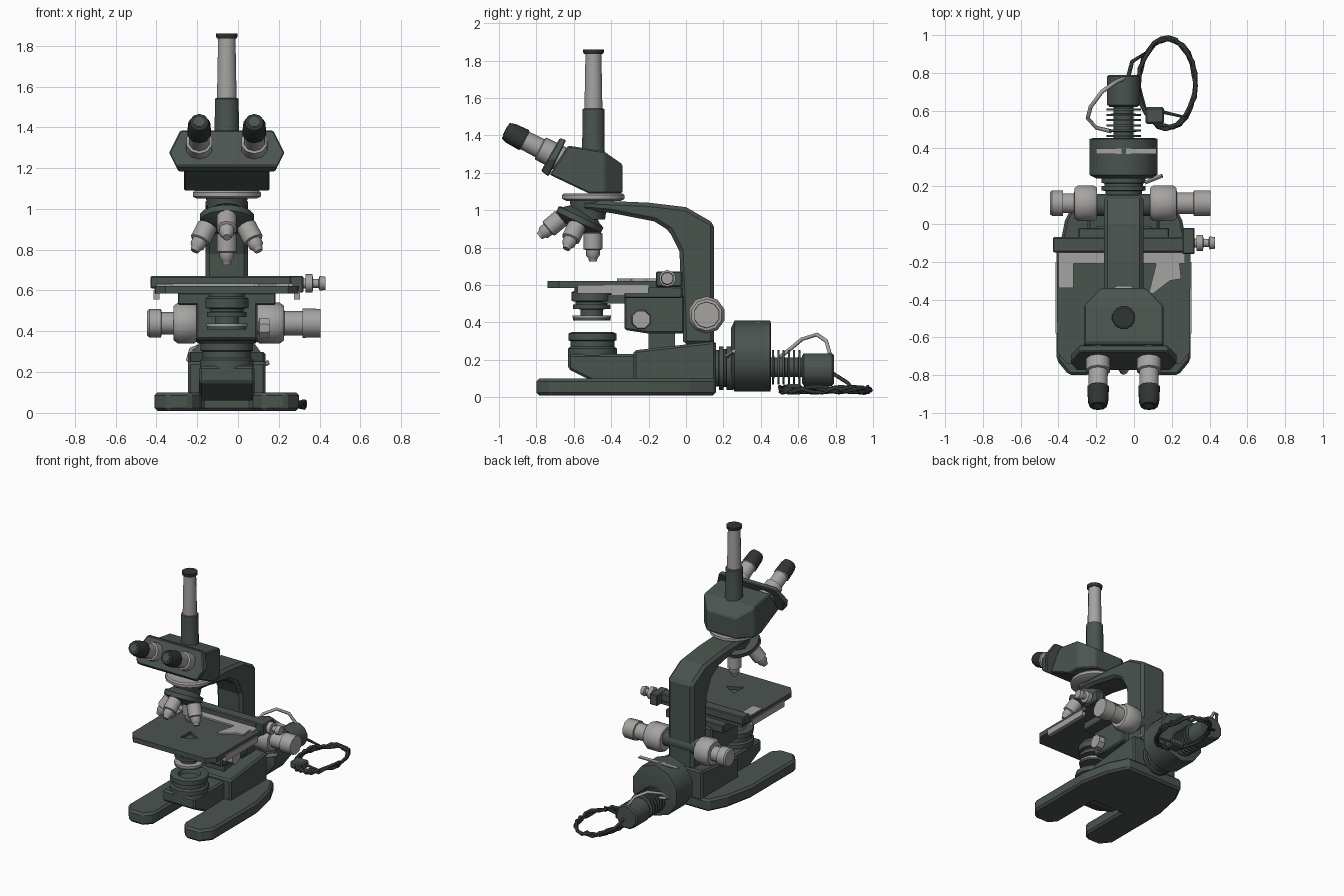
import bpy, bmesh, math, random
from mathutils import Vector

random.seed(4)
if "Cube" in bpy.data.objects:
    bpy.data.objects.remove(bpy.data.objects["Cube"])

CX = -0.055  # centre line of the instrument body


def material(name, rgb):
    m = bpy.data.materials.new(name)
    m.use_nodes = True
    m.diffuse_color = (*rgb, 1)
    bsdf = m.node_tree.nodes["Principled BSDF"]
    bsdf.inputs["Base Color"].default_value = (*rgb, 1)
    bsdf.inputs["Roughness"].default_value = 0.6
    return m


DARK = material("dark green grey enamel", (0.068, 0.088, 0.078))
BLACK = material("black rubber", (0.03, 0.037, 0.034))
STEEL = material("pale grey metal", (0.38, 0.37, 0.36))


def finish(name, bm, *mats, smooth=True, bevel=0):
    bmesh.ops.recalc_face_normals(bm, faces=bm.faces)
    me = bpy.data.meshes.new(name)
    bm.to_mesh(me)
    bm.free()
    ob = bpy.data.objects.new(name, me)
    bpy.context.collection.objects.link(ob)
    for m in mats:
        me.materials.append(m)
    bpy.ops.object.select_all(action="DESELECT")
    ob.select_set(True)
    bpy.context.view_layer.objects.active = ob
    if bevel:
        mod = ob.modifiers.new("soft edges", "BEVEL")
        mod.width, mod.segments = bevel, 1
        bpy.ops.object.modifier_apply(modifier=mod.name)
    if smooth:
        bpy.ops.object.shade_smooth_by_angle(angle=math.radians(40))
    return ob


def prism(name, pts, axis, a, b, mat, cuts=(), bevel=0):
    """Extrude a profile: (y, z) points along x, or (x, y) points along z."""
    bm = bmesh.new()
    place = (lambda p, t: (t, *p)) if axis == "x" else (lambda p, t: (*p, t))
    face = bm.faces.new([bm.verts.new(place(p, a)) for p in pts])
    ext = bmesh.ops.extrude_face_region(bm, geom=[face])
    step = Vector(place((0, 0), b - a))
    bmesh.ops.translate(bm, vec=step, verts=[v for v in ext["geom"] if isinstance(v, bmesh.types.BMVert)])
    for co, no in cuts:
        bmesh.ops.bisect_plane(bm, geom=bm.verts[:] + bm.edges[:] + bm.faces[:],
                               plane_co=co, plane_no=no, clear_outer=True)
        bmesh.ops.holes_fill(bm, edges=[e for e in bm.edges if e.is_boundary])
    return finish(name, bm, mat, smooth=False, bevel=bevel)


def box(name, x, y, z, mat, bevel=0):
    return prism(name, [(x[0], y[0]), (x[1], y[0]), (x[1], y[1]), (x[0], y[1])], "z", *z, mat, bevel=bevel)


def lathe(name, start, axis, profile, mats=(DARK,), sides=12, change=None):
    """Turn (distance, radius) points round an axis; faces past `change` take the second material."""
    bm = bmesh.new()
    q = Vector(axis).to_track_quat("Z", "Y")
    rings = []
    for d, r in profile:
        rings.append([bm.verts.new(Vector(start) + q @ Vector((r * math.cos(t), r * math.sin(t), d)))
                      for t in (math.tau * (i + .5) / sides for i in range(sides))])
    bm.faces.new(rings[0])
    for k, (lo, hi) in enumerate(zip(rings, rings[1:])):
        for i in range(sides):
            j = (i + 1) % sides
            f = bm.faces.new((lo[i], lo[j], hi[j], hi[i]))
            f.material_index = int(change is not None and k >= change)
    bm.faces.new(rings[-1]).material_index = int(change is not None)
    return finish(name, bm, *mats)


def cable(name, pts, radius, mat):
    cu = bpy.data.curves.new(name, "CURVE")
    cu.dimensions, cu.bevel_depth, cu.bevel_resolution = "3D", radius, 1
    sp = cu.splines.new("POLY")
    sp.points.add(len(pts) - 1)
    for p, co in zip(sp.points, pts):
        p.co = (*co, 1)
    cu.materials.append(mat)
    ob = bpy.data.objects.new(name, cu)
    bpy.context.collection.objects.link(ob)
    bpy.ops.object.select_all(action="DESELECT")
    ob.select_set(True)
    bpy.context.view_layer.objects.active = ob
    bpy.ops.object.convert(target="MESH")


def mirrored(half):
    return [(CX + x, y) for x, y in half] + [(CX - x, y) for x, y in reversed(half)]


# Forked foot, body wedge and lamp support
prism("forked_foot", mirrored([(.125, -.36), (.125, -.74), (.18, -.8), (.29, -.8), (.355, -.72),
                               (.355, -.2), (.31, .02), (.24, .16)]), "z", .01, .1, DARK, bevel=.015)
prism("body_wedge", [(-.28, .08), (.16, .08), (.16, .3), (-.28, .25)], "x", CX - .19, CX + .19, DARK, bevel=.012)
prism("lamp_support", [(-.63, .15), (-.45, .06), (-.25, .06), (-.25, .23), (-.63, .23)],
      "x", CX - .135, CX + .135, DARK, bevel=.012)
lathe("field_lens", (CX, -.5, .2), (0, 0, 1),
      [(0, .135), (.06, .135), (.07, .122), (.1, .122), (.105, .133), (.14, .133), (.148, .115), (.14, .08), (.11, .07)])

# Arm
prism("arm", [(.15, .28), (.15, .93), (0, 1.016), (-.2, 1.04), (-.56, 1.055), (-.56, 1.0), (-.4, .985),
              (-.17, .94), (-.09, .89), (-.035, .78), (-.015, .28)], "x", CX - .105, CX + .105, DARK, bevel=.02)
lathe("head_ring", (CX, -.495, 1.05), (0, 0, 1), [(0, .15), (.01, .17), (.03, .17), (.04, .16)], (STEEL,), 16)
lathe("arm_collar", (CX, -.52, .95), (0, 0, 1), [(0, .09), (.1, .105)])

# Tilted turret with four objectives
tilt = math.radians(25)
down = Vector((0, -math.sin(tilt), -math.cos(tilt)))
across = Vector((0, math.cos(tilt), -math.sin(tilt)))
hub = Vector((CX, -.57, .945))
lathe("turret", hub - down * .06, down, [(0, .07), (.03, .11), (.04, .135), (.07, .135), (.09, .1), (.11, .05)], sides=16)
for i, label in enumerate(("back", "left", "front", "right")):
    a = i * math.pi / 2
    out = across * math.cos(a) + Vector((1, 0, 0)) * math.sin(a)
    lathe("objective_" + label, hub + out * .08, down * math.cos(tilt) + out * math.sin(tilt),
          [(0, .038), (.03, .04), (.035, .05), (.12, .05), (.125, .038), (.155, .036), (.165, .026), (.185, .02)],
          (STEEL,), 10)

# Binocular head: wedge with trimmed rear corners, tilted face plate
trims = [((CX + s * .205, -.43, 0), (s * .09, .085, 0)) for s in (-1, 1)]
trims += [((CX + s * .205, 0, 1.24), (s * .1, .03, .1)) for s in (-1, 1)]
prism("head_body", [(-.34, 1.09), (-.34, 1.245), (-.44, 1.315), (-.63, 1.345), (-.73, 1.19), (-.52, 1.09)],
      "x", CX - .21, CX + .21, DARK, cuts=trims, bevel=.008)
corners = [((CX + s * .25, 0, z), (s, 0, t)) for s in (-1, 1) for z, t in ((1.34, .5), (1.21, -.5))]
prism("face_plate", [(-.64, 1.375), (-.675, 1.385), (-.775, 1.21), (-.735, 1.18)],
      "x", CX - .29, CX + .29, DARK, cuts=corners, bevel=.006)
tube_axis = (0, -.275, .14)
for side, x in (("right", -.19), ("left", .08)):
    lathe("eyepiece_" + side, (x, -.67, 1.275), tube_axis,
          [(0, .068), (.12, .066), (.125, .054), (.215, .052), (.22, .06), (.3, .056), (.33, .046)],
          (STEEL, BLACK), 10, change=4)
    lathe("eye_lens_" + side, (x, -.67, 1.275), tube_axis, [(.32, .028), (.334, .028)], (DARK,), 8)

# Vertical camera tube
tube = (CX, -.495, 1.22)
lathe("camera_tube_sleeve", tube, (0, 0, 1), [(0, .075), (.07, .063), (.32, .06), (.325, .048)])
lathe("camera_tube", tube, (0, 0, 1), [(.31, .05), (.62, .044)], (STEEL,))
lathe("camera_tube_cap", tube, (0, 0, 1), [(.615, .05), (.625, .056), (.64, .056)], (BLACK,), 10)

# Stage plate with a light opening
plate = prism("stage_plate", mirrored([(.3, -.74), (.35, -.68), (.355, -.08)]), "z", .585, .622, DARK)
hole = lathe("hole_cutter", (CX, -.5, .5), (0, 0, 1), [(0, .07), (.2, .07)], sides=3)
mod = plate.modifiers.new("opening", "BOOLEAN")
mod.operation, mod.object = "DIFFERENCE", hole
bpy.context.view_layer.objects.active = plate
bpy.ops.object.modifier_apply(modifier=mod.name)
bpy.data.objects.remove(hole)

# Mechanical stage, slide holder and stage knobs
box("stage_slide_bar", (-.43, .31), (-.15, -.07), (.61, .67), DARK, .006)
box("stage_end_block", (.255, .32), (-.16, -.02), (.59, .672), DARK, .006)
box("slide_holder", (-.4, .27), (-.21, -.14), (.622, .634), STEEL)
box("holder_end", (-.4, -.32), (-.34, -.2), (.622, .63), STEEL)
prism("holder_arm", [(.12, -.2), (.24, -.2), (.25, -.29), (.19, -.3), (.1, -.37), (.08, -.36)], "z", .622, .634, STEEL)
for side, x in (("right", -.415), ("left", .275)):
    box("stage_rail_" + side, (x, x + .03), (-.58, -.2), (.555, .6), STEEL)
lathe("stage_travel_knobs", (.3, -.1, .635), (1, 0, 0),
      [(0, .025), (.03, .025), (.032, .045), (.065, .045), (.068, .022), (.095, .022), (.1, .036), (.13, .032)],
      (STEEL,), 10)

# Stage carrier and condenser
box("stage_carrier", (CX - .24, CX + .24), (-.33, -.02), (.53, .59), DARK, .006)
prism("carrier_column", [(-.33, .36), (-.2, .34), (-.01, .34), (-.01, .55), (-.33, .55)],
      "x", CX - .15, CX + .15, DARK, bevel=.01)
box("carrier_guide", (CX - .08, CX + .08), (-.2, -.06), (.24, .35), DARK)
lathe("condenser", (CX, -.505, .41), (0, 0, 1),
      [(0, .1), (.025, .1), (.026, .06), (.06, .06), (.061, .1), (.085, .1), (.086, .085), (.1, .085), (.105, .108),
       (.15, .108), (.16, .09), (.19, .09)], (DARK,), 14)
lathe("filter_ring", (CX, -.505, .425), (0, 0, 1), [(0, .103), (.012, .103)], (STEEL,), 14)
box("condenser_bracket", (CX - .06, CX + .06), (-.45, -.3), (.5, .55), DARK)
lathe("condenser_knob", (.07, -.24, .415), (1, 0, 0), [(0, .03), (.03, .03), (.035, .055), (.085, .05)], (STEEL,), 8)

# Coaxial focus knobs
lathe("focus_shaft", (CX - .18, .1, .45), (1, 0, 0), [(0, .06), (.36, .06)])
for side, s in (("left", 1), ("right", -1)):
    lathe("focus_knob_" + side, (CX + s * .14, .11, .44), (s, 0, 0),
          [(0, .085), (.02, .1), (.1, .1), (.12, .085), (.122, .055), (.18, .055), (.182, .07), (.24, .07), (.25, .06)]
          if s < 0 else
          [(0, .085), (.02, .1), (.12, .1), (.14, .085), (.142, .06), (.23, .06), (.232, .072), (.32, .07)],
          (STEEL,), 10)

# Lamp house behind the body, with cooling fins and socket
back = (0, 1, 0)
lathe("lamp_coupling", (CX, .15, .155), back,
      [(0, .1), (.025, .1), (.027, .12), (.05, .12), (.052, .105), (.065, .105), (.067, .12), (.1, .12)])
lathe("lamp_house", (CX, .24, .22), back, [(0, .15), (.02, .19), (.21, .19), (.215, .17)], sides=10)
box("lamp_slot", (-.2, .12), (.37, .4), (.398, .406), STEEL)
lathe("lamp_lever", (.06, .22, .22), (1, .4, .3), [(0, .012), (.1, .012)], (STEEL,), 6)
fins = [(0, .055)]
for i in range(6):
    y = .02 + i * .028
    fins += [(y, .055), (y + .001, .095), (y + .011, .095), (y + .012, .055)]
lathe("cooling_fins", (CX, .44, .16), back, fins + [(.2, .055)])
lathe("lamp_socket", (CX, .62, .148), back, [(0, .075), (.01, .09), (.16, .09), (.17, .08)])

# Coiled mains cable, plug and lamp lead
coil = []
for i in range(85):
    a = 2.3 + i * math.tau / 24
    r = 1 + random.uniform(-.05, .04)
    coil.append((.175 + .15 * r * math.cos(a), .745 + .235 * r * math.sin(a), .022 + .035 * random.random()))
cable("mains_cable", [(-.03, .78, .13), (-.01, .86, .08)] + coil + [(.12, .6, .04)], .011, BLACK)
box("mains_plug", (.06, .16), (.53, .62), (.015, .07), DARK, .01)
cable("lamp_lead", [(CX, .77, .23), (-.1, .75, .3), (-.17, .7, .335), (-.23, .62, .31), (-.245, .56, .26),
                    (-.2, .51, .22), (-.12, .49, .2)], .011, STEEL)
